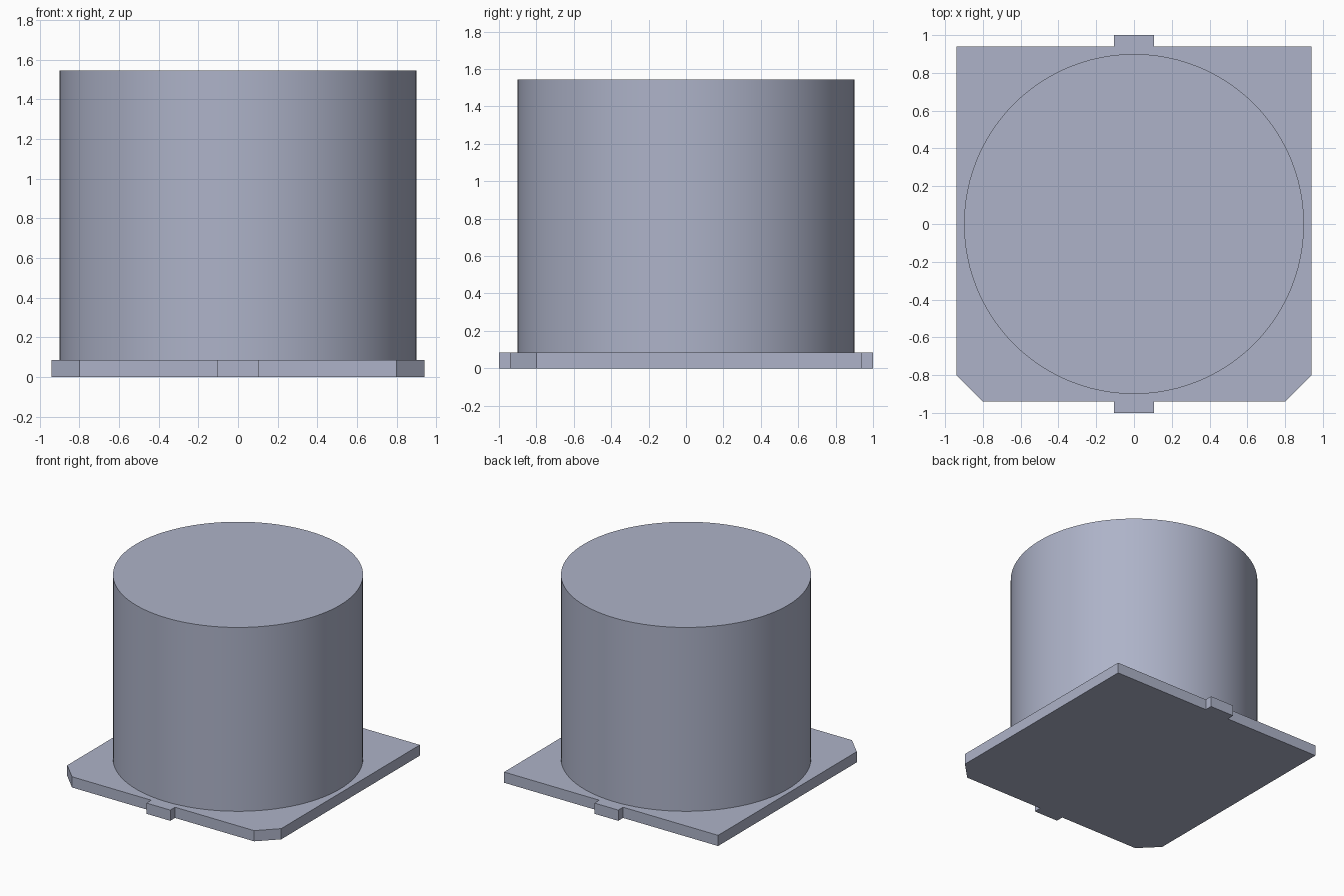
import bpy
import bmesh

cube = bpy.data.objects.get("Cube")
if cube:
    bpy.data.objects.remove(cube, do_unlink=True)

PLATE_TOP = 0.085
BODY_TOP = 1.545
BODY_RADIUS = 0.9
HALF = 0.94       # half width of the square plate
CHAMFER = 0.8     # where the front corners are cut
TAB = 0.105       # half width of the tabs
TAB_END = 1.0

# Single blue-grey material
color = (0.42, 0.45, 0.58, 1.0)
mat = bpy.data.materials.new("blue_grey")
mat.use_nodes = True
mat.diffuse_color = color
bsdf = next(n for n in mat.node_tree.nodes if n.type == "BSDF_PRINCIPLED")
bsdf.inputs["Base Color"].default_value = color
bsdf.inputs["Roughness"].default_value = 0.6


def add_prism(name, outline, z0, z1):
    """Extrude a closed outline from z0 up to z1."""
    bm = bmesh.new()
    base = bm.faces.new([bm.verts.new((x, y, z0)) for x, y in outline])
    top = bmesh.ops.extrude_face_region(bm, geom=[base])["geom"]
    verts = [v for v in top if isinstance(v, bmesh.types.BMVert)]
    bmesh.ops.translate(bm, verts=verts, vec=(0, 0, z1 - z0))
    bmesh.ops.recalc_face_normals(bm, faces=bm.faces[:])
    mesh = bpy.data.meshes.new(name)
    bm.to_mesh(mesh)
    bm.free()
    obj = bpy.data.objects.new(name, mesh)
    bpy.context.collection.objects.link(obj)
    mesh.materials.append(mat)
    return obj


# Base plate: mirrored half outline with front chamfers and two tabs
right_half = [(TAB, -TAB_END), (TAB, -HALF), (CHAMFER, -HALF), (HALF, -CHAMFER),
              (HALF, HALF), (TAB, HALF), (TAB, TAB_END)]
left_half = [(-x, y) for x, y in reversed(right_half)]
add_prism("base_plate", right_half + left_half, 0, PLATE_TOP)

# Cylindrical body standing on the plate
bpy.ops.mesh.primitive_cylinder_add(
    vertices=96, radius=BODY_RADIUS, depth=BODY_TOP - PLATE_TOP,
    location=(0, 0, (BODY_TOP + PLATE_TOP) / 2))
body = bpy.context.object
body.name = "cylinder_body"
body.data.materials.append(mat)
bpy.ops.object.shade_smooth_by_angle()
